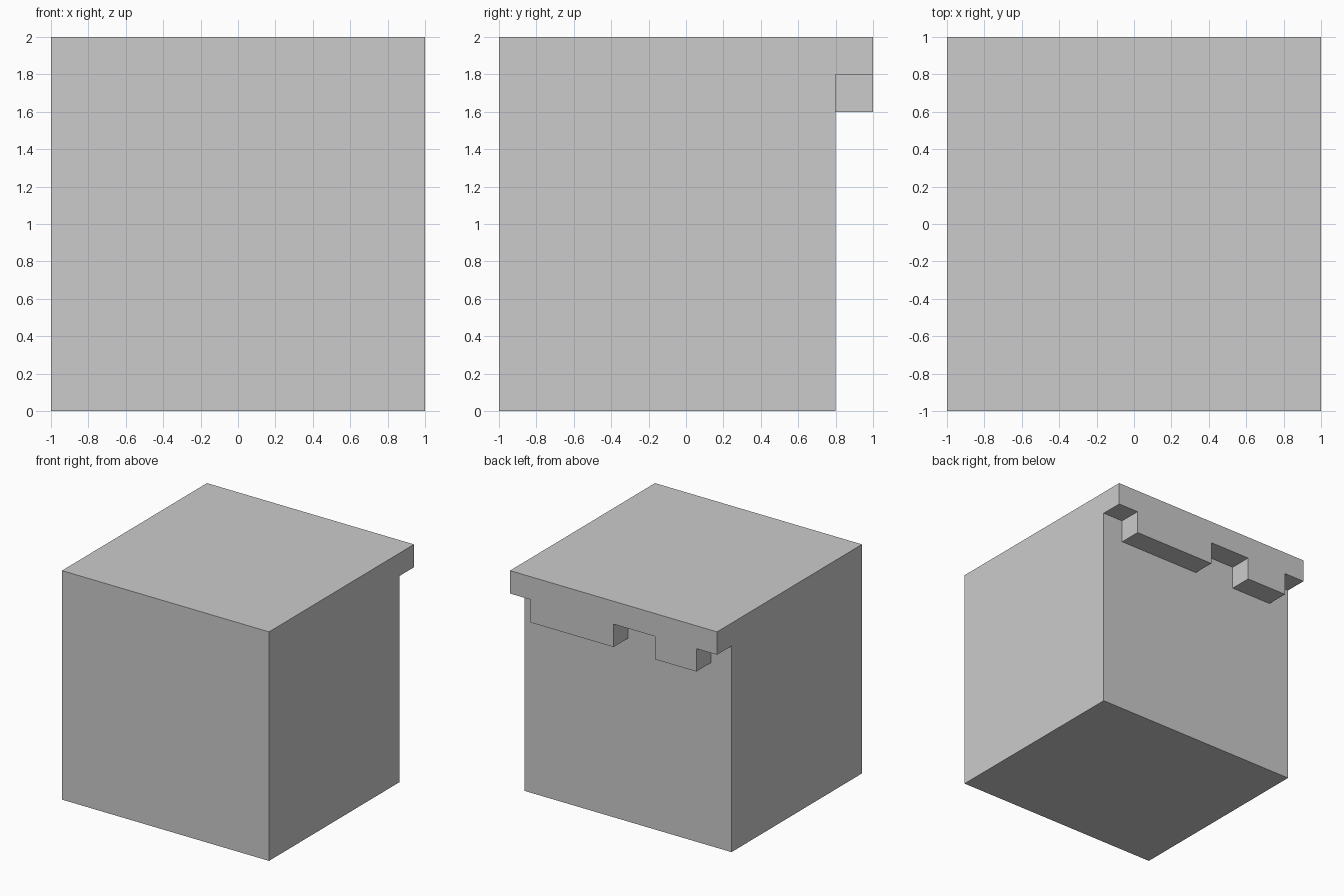
import bpy, bmesh

if "Cube" in bpy.data.objects:
    bpy.data.objects.remove(bpy.data.objects["Cube"])


def prism(name, profile, y0, y1):
    """Extrude an XZ outline from y0 to y1."""
    bm = bmesh.new()
    face = bm.faces.new([bm.verts.new((x, y0, z)) for x, z in profile])
    ext = bmesh.ops.extrude_face_region(bm, geom=[face])
    verts = [v for v in ext["geom"] if isinstance(v, bmesh.types.BMVert)]
    bmesh.ops.translate(bm, verts=verts, vec=(0, y1 - y0, 0))
    bmesh.ops.recalc_face_normals(bm, faces=bm.faces)
    mesh = bpy.data.meshes.new(name)
    bm.to_mesh(mesh)
    bm.free()
    obj = bpy.data.objects.new(name, mesh)
    bpy.context.collection.objects.link(obj)
    return obj


# Full cube block
block = prism("notched_block", [(-1, 0), (1, 0), (1, 2), (-1, 2)], -1, 1)

# Recess under the rear lip; its upper outline leaves two hanging teeth
lip, tooth = 1.8, 1.6
outline = [(-1.2, -0.2), (1.2, -0.2), (1.2, lip)]
for right, left in ((0.8, 0.0), (-0.4, -0.8)):
    outline += [(right, lip), (right, tooth), (left, tooth), (left, lip)]
outline.append((-1.2, lip))
cutter = prism("recess_cutter", outline, 0.8, 1.2)
cutter.hide_render = True

# Cut the recess and discard the cutter
mod = block.modifiers.new("recess", 'BOOLEAN')
mod.operation = 'DIFFERENCE'
mod.solver = 'EXACT'
mod.object = cutter
bpy.context.view_layer.objects.active = block
bpy.ops.object.modifier_apply(modifier=mod.name)
bpy.data.objects.remove(cutter, do_unlink=True)
